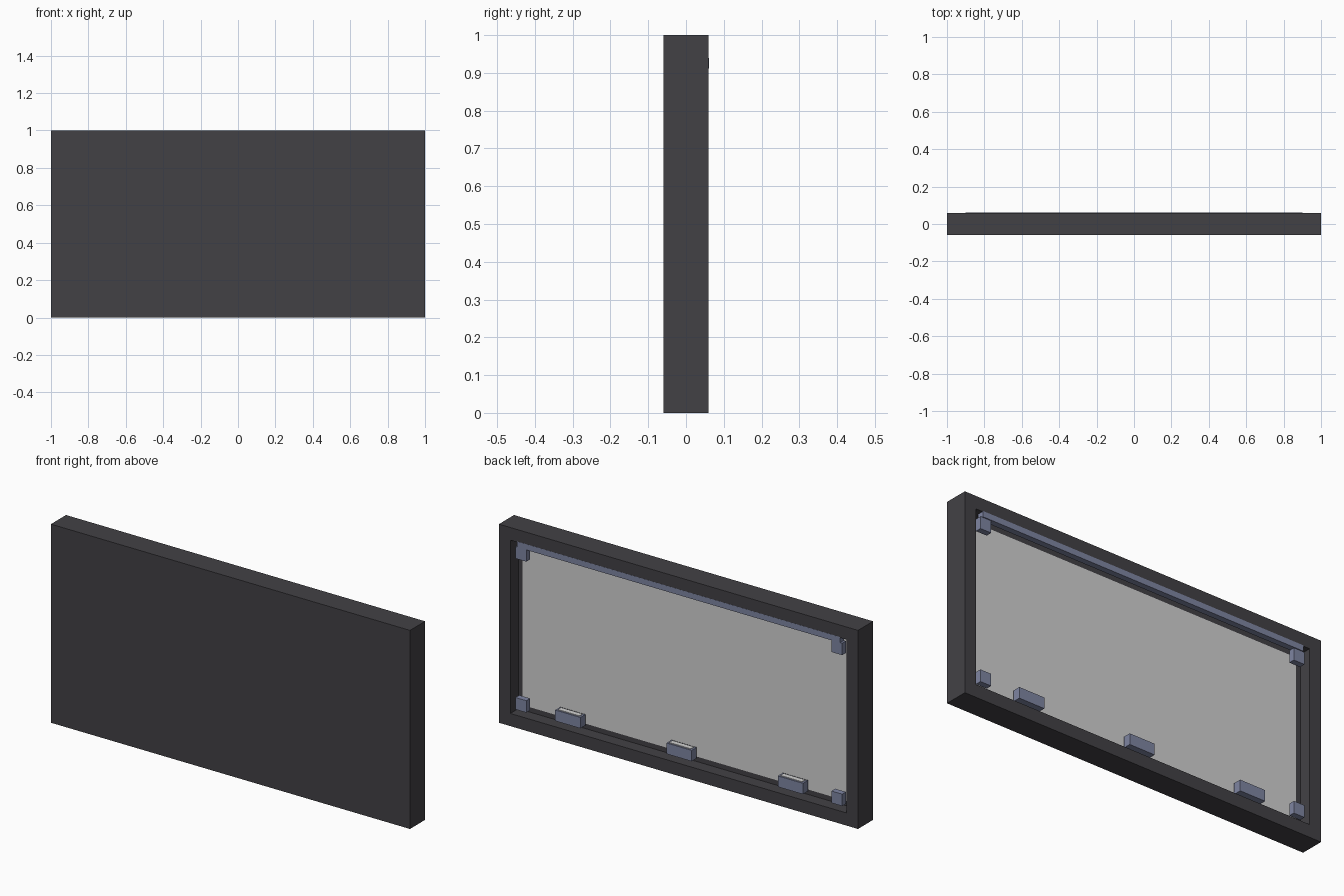
import bpy, bmesh
from mathutils import Vector

if "Cube" in bpy.data.objects:
    bpy.data.objects.remove(bpy.data.objects["Cube"])


def material(name, rgb):
    m = bpy.data.materials.new(name)
    m.diffuse_color = (*rgb, 1)
    m.use_nodes = True
    m.node_tree.nodes["Principled BSDF"].inputs["Base Color"].default_value = m.diffuse_color
    return m


CHARCOAL = material("charcoal", (0.055, 0.053, 0.060))
LIGHT_GREY = material("light grey", (0.64, 0.64, 0.64))
SLATE_BLUE = material("slate blue", (0.21, 0.235, 0.36))


def finish(name, bm, mat):
    bmesh.ops.recalc_face_normals(bm, faces=bm.faces)
    mesh = bpy.data.meshes.new(name)
    bm.to_mesh(mesh)
    bm.free()
    mesh.materials.append(mat)
    ob = bpy.data.objects.new(name, mesh)
    bpy.context.collection.objects.link(ob)
    return ob


def box_bm(lo, hi):
    bm = bmesh.new()
    lo, hi = Vector(lo), Vector(hi)
    bmesh.ops.create_cube(bm, size=1)
    bmesh.ops.scale(bm, vec=hi - lo, verts=bm.verts)
    bmesh.ops.translate(bm, vec=(lo + hi) / 2, verts=bm.verts)
    return bm


def box(name, lo, hi, mat):
    return finish(name, box_bm(lo, hi), mat)


BORDER, BACK = 0.09, 0.06
IN_X, LOW, TOP = 1 - BORDER, BORDER, 1 - BORDER

# Casing: a slab whose back face is inset and pushed in to form a tray
bm = box_bm((-1, -0.06, 0), (1, BACK, 1))
back = max(bm.faces, key=lambda f: f.calc_center_median().y)
bmesh.ops.inset_region(bm, faces=[back], thickness=BORDER)
well = bmesh.ops.extrude_face_region(bm, geom=[back])["geom"]
bmesh.ops.translate(bm, vec=(0, -0.063, 0),
                    verts=[v for v in well if isinstance(v, bmesh.types.BMVert)])
if back.is_valid:
    bmesh.ops.delete(bm, geom=[back], context='FACES_ONLY')
finish("casing", bm, CHARCOAL)

# Pale panel lying on the floor of the tray
box("back_panel", (-IN_X, -0.003, LOW), (IN_X, 0.0, TOP), LIGHT_GREY)

# Flush strip let into the casing above the opening
box("top_strip", (-0.9, 0.03, TOP + 0.001), (0.9, BACK + 0.0005, 0.94), SLATE_BLUE)

# Corner blocks
S = 0.06
for side, sx in (("left", -1), ("right", 1)):
    for level, z in (("lower", LOW), ("upper", TOP - S)):
        xs = sorted((sx * IN_X, sx * (IN_X - S)))
        box(f"{level}_{side}_corner_block", (xs[0], 0.027, z), (xs[1], 0.057, z + S), SLATE_BLUE)

# Three clips on the lower edge, each with a pale pad on top
for i, x in enumerate((-0.62, 0, 0.62), 1):
    box(f"clip_{i}", (x - 0.07, 0.015, LOW), (x + 0.07, 0.055, 0.145), SLATE_BLUE)
    box(f"clip_pad_{i}", (x - 0.06, 0.022, 0.144), (x + 0.06, 0.048, 0.148), LIGHT_GREY)
